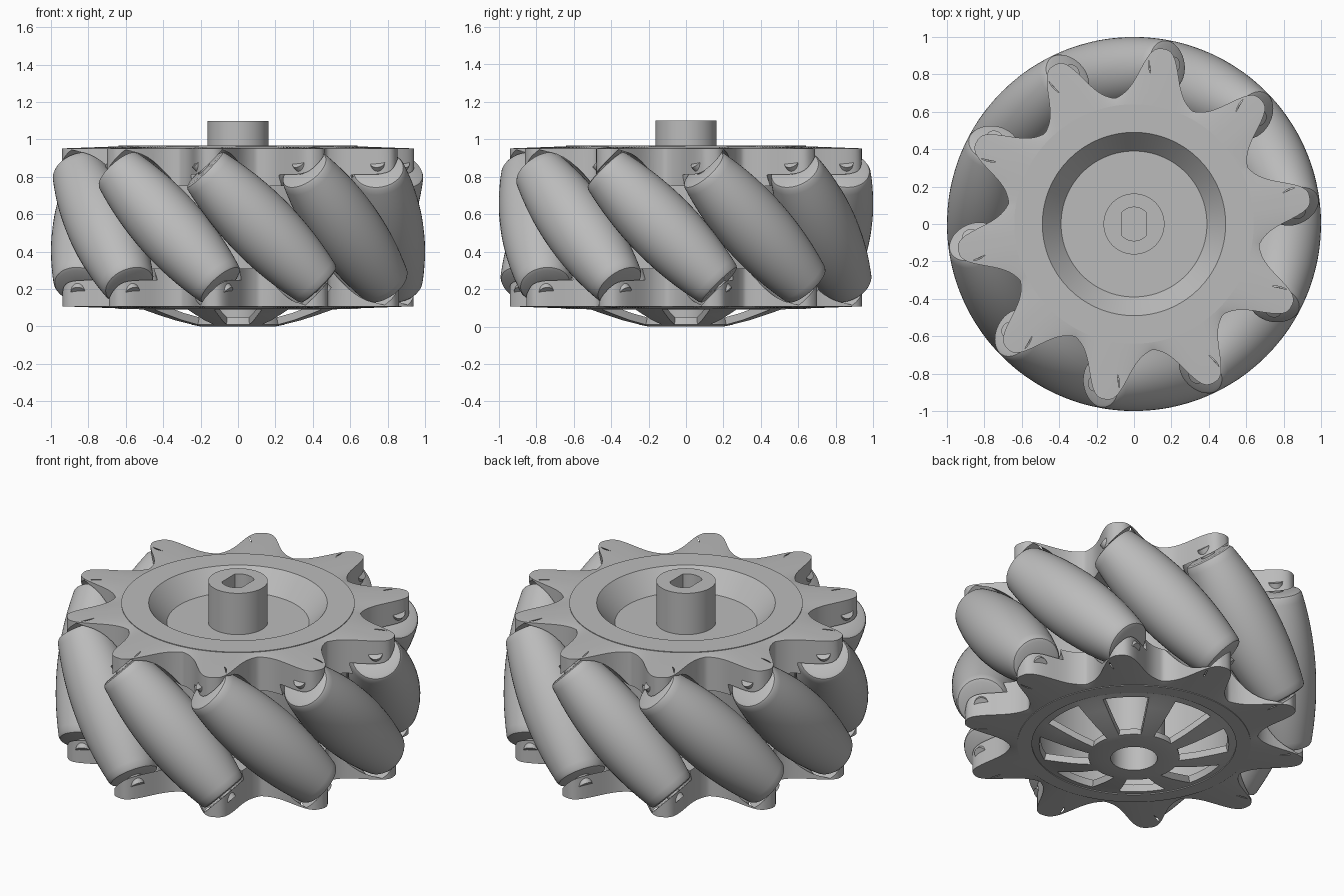
import bpy, bmesh, math
from math import sin, cos, radians, sqrt
from mathutils import Matrix

if "Cube" in bpy.data.objects:
    bpy.data.objects.remove(bpy.data.objects["Cube"])

ROLLERS = 10
AXIS_R = 0.81       # distance from wheel axis to roller axis
MID_Z = 0.53
FIRST = 27          # angle of the first roller, degrees

grey = bpy.data.materials.new("plain grey")
grey.use_nodes = True
grey.diffuse_color = (0.5, 0.5, 0.5, 1)
for node in grey.node_tree.nodes:
    if node.type == 'BSDF_PRINCIPLED':
        node.inputs["Base Color"].default_value = (0.5, 0.5, 0.5, 1)


def loft(bm, rings, n, ends="cap", matrix=Matrix()):
    """Join rings (radius or radius function, z); ends: cap, join or open."""
    loops = []
    for r, z in rings:
        loop = []
        for i in range(n):
            a = math.tau * i / n
            q = r(a) if callable(r) else r
            loop.append(bm.verts.new(matrix @ Matrix.Translation((q * cos(a), q * sin(a), z)).translation))
        loops.append(loop)
    pairs = list(zip(loops, loops[1:]))
    if ends == "join":
        pairs.append((loops[-1], loops[0]))
    for a, b in pairs:
        for i in range(n):
            j = (i + 1) % n
            bm.faces.new((a[i], a[j], b[j], b[i]))
    if ends == "cap":
        bm.faces.new(loops[0])
        bm.faces.new(loops[-1])


def smooth(obj, angle=35):
    bpy.ops.object.select_all(action='DESELECT')
    obj.select_set(True)
    bpy.context.view_layer.objects.active = obj
    bpy.ops.object.shade_smooth_by_angle(angle=radians(angle))


def finish(bm, name):
    bmesh.ops.recalc_face_normals(bm, faces=bm.faces)
    mesh = bpy.data.meshes.new(name)
    bm.to_mesh(mesh)
    bm.free()
    mesh.materials.append(grey)
    obj = bpy.data.objects.new(name, mesh)
    bpy.context.collection.objects.link(obj)
    return obj


def make(name, rings, n, ends="cap"):
    bm = bmesh.new()
    loft(bm, rings, n, ends)
    obj = finish(bm, name)
    smooth(obj)
    return obj


# Barrel curve whose outer edge follows the wheel's rolling circle
def barrel(grow=0.0, reach=18.8, steps=14):
    out = []
    for i in range(-steps, steps + 1):
        phi = radians(reach * i / steps)
        lam = 1 - AXIS_R / cos(phi)
        tilt = sin(phi) * sqrt(0.5)
        t = AXIS_R * math.tan(phi) * sqrt(2) + lam * tilt
        out.append((lam * sqrt(1 - tilt * tilt) + grow, t))
    return out


def roller_matrix(k):
    return (Matrix.Rotation(radians(FIRST + 360 / ROLLERS * k), 4, 'Z')
            @ Matrix.Translation((AXIS_R, 0, MID_Z))
            @ Matrix.Rotation(radians(45), 4, 'X'))


# Rollers with rounded rims and axle pins
body = barrel()
end_r, end_t = body[-1]
rim = [(end_r - 0.008, end_t + 0.012), (end_r - 0.025, end_t + 0.018),
       (0.04, end_t + 0.018), (0.04, end_t + 0.07)]
roller_rings = [(r, -t) for r, t in reversed(rim)] + body + rim
for k in range(ROLLERS):
    bm = bmesh.new()
    loft(bm, roller_rings, 48, matrix=roller_matrix(k))
    smooth(finish(bm, f"roller_{k + 1}"))


# Star shaped side plates, scooped out around the rollers
def star(a):
    pitch = 360 / ROLLERS
    d = (math.degrees(a) - 8.5 + pitch / 2) % pitch - pitch / 2
    return 0.655 + 0.295 / (1 + abs(d / 8) ** 3)


plate = make("top_plate", [(0.57, 0.75), (star, 0.75), (star, 0.952),
                           (0.645, 0.963), (0.57, 0.963)], 360, "join")
gap = barrel(0.013)
gap = [(gap[0][0], gap[0][1] - 0.03)] + gap + [(gap[-1][0], gap[-1][1] + 0.03)]
for k in range(ROLLERS):
    bm = bmesh.new()
    loft(bm, gap, 40, matrix=roller_matrix(k))
    cutter = finish(bm, "roller_clearance")
    cutter.hide_render = True
    cut = plate.modifiers.new("clearance", 'BOOLEAN')
    cut.operation = 'DIFFERENCE'
    cut.solver = 'EXACT'
    cut.object = cutter
    bpy.context.view_layer.objects.active = plate
    bpy.ops.object.modifier_apply(modifier=cut.name)
    bpy.data.objects.remove(cutter)
smooth(plate)

# The bottom plate is the top one turned over about a roller's radius
lower = plate.copy()
lower.data = plate.data.copy()
lower.name = "bottom_plate"
bpy.context.collection.objects.link(lower)
turn = Matrix.Rotation(radians(FIRST), 4, 'Z')
lower.data.transform(Matrix.Translation((0, 0, 2 * MID_Z)) @ turn
                     @ Matrix.Rotation(math.pi, 4, 'X') @ turn.inverted())

# Hollow hub with dished top
make("hub", [(0.6, 0.13), (0.64, 0.13), (0.64, 0.093), (0.56, 0.093),
             (0.56, 0.74), (0.36, 0.81), (0.1, 0.81), (0.1, 0.85),
             (0.39, 0.85), (0.49, 0.967), (0.64, 0.967), (0.64, 0.93),
             (0.6, 0.93)], 128, "join")


# Shaft boss with a flat sided bore
def bore(a):
    return min(0.09, 0.065 / max(abs(cos(a)), 0.01))


make("shaft_boss", [(0.163, 0.8), (0.163, 1.1), (bore, 1.1), (bore, 0.88)], 96)

# Tube inside the hub
make("inner_tube", [(0.17, 0.02), (0.17, 0.82), (0.128, 0.82), (0.128, 0.02)], 64, "join")

# Domed bottom cover with eight windows
bm = bmesh.new()
loft(bm, [(0.128, 0), (0.2, 0), (0.25, 0.01), (0.35, 0.034), (0.45, 0.066),
          (0.52, 0.09), (0.575, 0.102)], 128, "open")


def in_window(face):
    c = face.calc_center_median()
    a = (math.degrees(math.atan2(c.y, c.x)) + 22.5) % 45 - 22.5
    return 0.25 < c.xy.length < 0.52 and abs(a) < 14


bmesh.ops.delete(bm, geom=[f for f in bm.faces if in_window(f)], context='FACES')
cover = finish(bm, "spoked_cover")
if sum(p.normal.z for p in cover.data.polygons) > 0:
    cover.data.flip_normals()
shell = cover.modifiers.new("thickness", 'SOLIDIFY')
shell.thickness = 0.04
shell.offset = -1
bpy.context.view_layer.objects.active = cover
bpy.ops.object.modifier_apply(modifier=shell.name)
smooth(cover)
